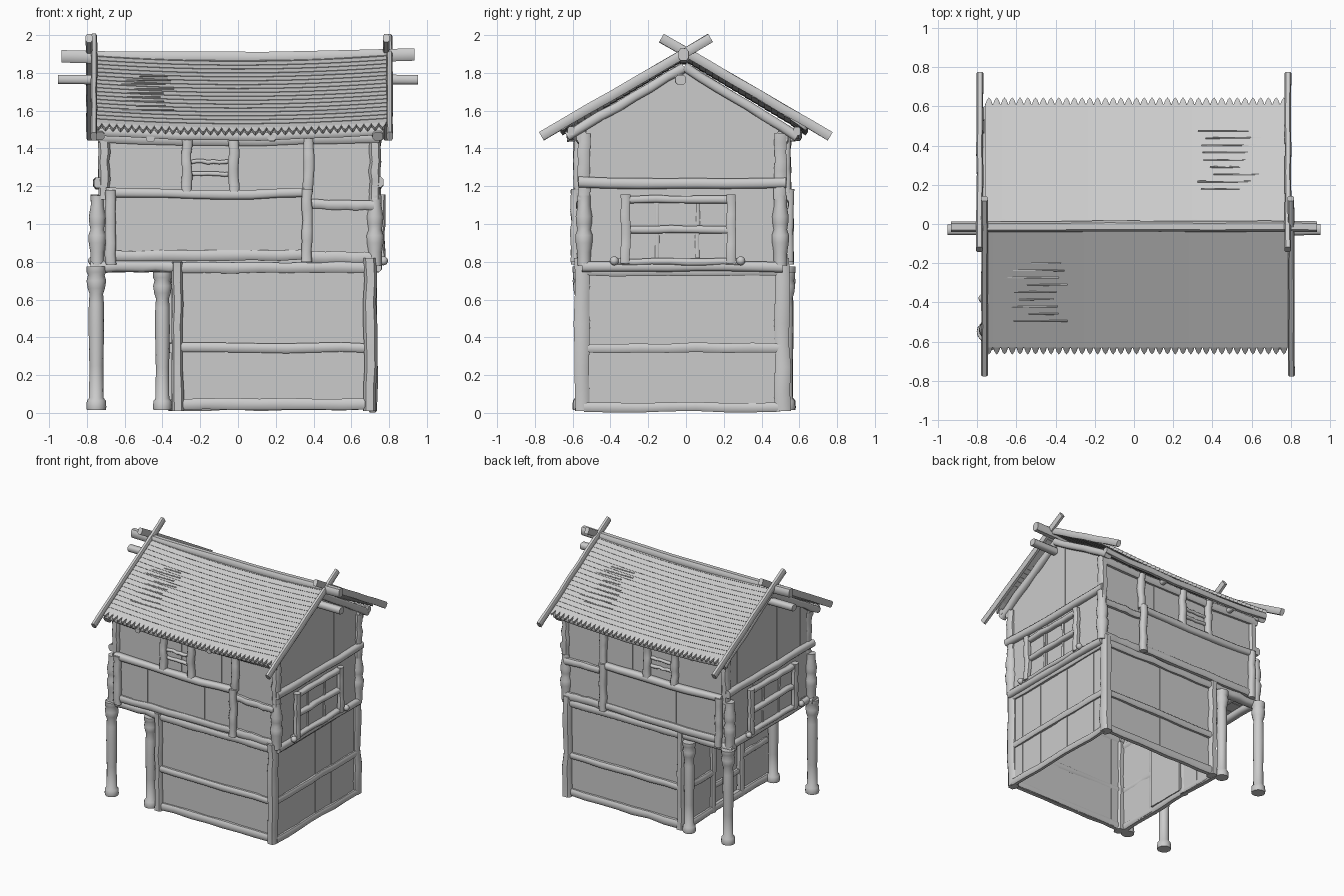
import bpy, bmesh, math, random
from mathutils import Vector, noise

if "Cube" in bpy.data.objects:
    bpy.data.objects.remove(bpy.data.objects["Cube"])

random.seed(4)
CY = -0.02                                   # centre line of the body in y


def make(name, bm):
    bmesh.ops.recalc_face_normals(bm, faces=bm.faces)
    me = bpy.data.meshes.new(name)
    bm.to_mesh(me)
    bm.free()
    ob = bpy.data.objects.new(name, me)
    bpy.context.collection.objects.link(ob)
    return ob


def skin(bm, rings):
    vs = [[bm.verts.new(p) for p in r] for r in rings]
    n = len(vs[0])
    for a, b in zip(vs, vs[1:]):
        for i in range(n):
            bm.faces.new((a[i], a[(i + 1) % n], b[(i + 1) % n], b[i]))
    bm.faces.new(vs[0][::-1])
    bm.faces.new(vs[-1])


def beam(name, p, q, w, d, sag=0.0, rough=0.004, segs=7):
    """Worn timber with chamfered section; upright: w=x, d=y, otherwise d is the height."""
    p, q = Vector(p), Vector(q)
    ax = (q - p).normalized()
    if abs(ax.z) > 0.95:
        u, v = Vector((1, 0, 0)), Vector((0, 1, 0))
    else:
        u = ax.cross(Vector((0, 0, 1))).normalized()
        v = u.cross(ax)
    sec = [(1, .5), (.6, 1), (-.6, 1), (-1, .5), (-1, -.5), (-.6, -1), (.6, -1), (1, -.5)]
    rings = []
    for k in range(segs + 1):
        t = k / segs
        c = p.lerp(q, t) - Vector((0, 0, sag * (1 - (2 * t - 1) ** 2)))
        f = 1 + random.uniform(-rough, rough) * 18
        c += u * random.uniform(-rough, rough) + v * random.uniform(-rough, rough)
        rings.append([c + u * a * w / 2 * f + v * b * d / 2 * f for a, b in sec])
    bm = bmesh.new()
    skin(bm, rings)
    return make(name, bm)


def turned(name, x, y, prof, n=14):
    bm = bmesh.new()
    skin(bm, [[(x + r * math.cos(2 * math.pi * i / n), y + r * math.sin(2 * math.pi * i / n), z)
               for i in range(n)] for r, z in prof])
    return make(name, bm)


def planks(name, along, a0, a1, z0, top, depth, thick=0.02, width=0.11):
    """Row of upright boards; top is a height or a function of position."""
    f = top if callable(top) else (lambda a: top)
    n = max(2, round((a1 - a0) / width))
    n += n % 2
    bm = bmesh.new()
    for i in range(n):
        s, e = a0 + (a1 - a0) * i / n, a0 + (a1 - a0) * (i + 1) / n
        c = depth + random.uniform(-.003, .003)
        rings = []
        for dd in (c - thick / 2, c + thick / 2):
            r = [(s, z0), (e, z0), (e, f(e)), (s, f(s))]
            rings.append([(a, dd, z) if along == 'x' else (dd, a, z) for a, z in r])
        skin(bm, rings)
    return make(name, bm)


# turned profiles: full-height porch pillar and short corner post
PILLAR = [(.050, .015), (.053, .03), (.050, .065), (.038, .08), (.037, .25), (.041, .45),
          (.040, .58), (.036, .63), (.046, .66), (.052, .70), (.044, .73), (.052, .745), (.052, .775)]
CORNER = [(.036, .78), (.037, .85), (.045, .90), (.047, .94), (.036, .97), (.042, 1.0),
          (.045, 1.04), (.034, 1.10), (.035, 1.15)]

# front and back, mirrored about the ridge line
for s, side in ((-1, 'front'), (1, 'back')):
    y = CY + s * .52
    # lower storey
    planks(side + '_lower_boards', 'x', -.33, .69, .02, .78, y)
    for z, h in ((.045, .06), (.345, .05), (.77, .055)):
        beam(side + '_lower_rail', (-.32, y + s * .012, z), (.69, y + s * .012, z), .05, h)
    beam(side + '_lower_post', (-.32, y + s * .01, .01), (-.32, y + s * .01, .8), .06, .07)
    beam(side + '_lower_corner_post', (.70, y + s * .01, .01), (.70, y + s * .01, .82), .07, .08)
    turned(side + '_porch_pillar', -.75, y + s * .02 + .01, PILLAR)
    turned(side + '_inner_pillar', -.40, y + s * .02 + .01, [(r * .95, .015 + (z - .015) * .96) for r, z in PILLAR])
    beam(side + '_porch_lintel', (-.78, y, .775), (-.30, y, .775), .07, .06)
    # upper storey boards
    planks(side + '_upper_boards', 'x', -.72, .72, .78, 1.49, y, width=.12)
    planks(side + '_apron_boards', 'x', -.67, .36, .82, 1.16, y + s * .022, width=.13)
    beam(side + '_apron_bottom_rail', (-.68, y + s * .025, .835), (.37, y + s * .025, .84), .05, .055, .006)
    beam(side + '_apron_top_rail', (-.70, y + s * .03, 1.17), (.38, y + s * .03, 1.165), .055, .05, .01)
    beam(side + '_short_rail', (.38, y + s * .015, 1.105), (.72, y + s * .015, 1.10), .05, .05)
    beam(side + '_floor_rail', (.36, y + s * .01, .825), (.72, y + s * .01, .82), .05, .06)
    beam(side + '_wall_plate', (-.74, y + s * .01, 1.46), (.75, y + s * .01, 1.46), .06, .06, .015)
    for x, z0, z1 in ((-.675, .785, 1.18), (.365, .80, 1.185)):
        beam(side + '_apron_post', (x, y + s * .045, z0), (x, y + s * .045, z1), .055, .05)
    for x in (-.27, -.022, .372):
        beam(side + '_upper_post', (x, y + s * .03, 1.165), (x, y + s * .03, 1.46), .055, .05)
    for z in (1.265, 1.33):
        beam(side + '_window_bar', (-.25, y + s * .015, z), (-.04, y + s * .015, z), .03, .022)
    # corner posts
    for x0, x1 in ((-.745, -.71), (.725, .725)):
        turned(side + '_turned_corner_post', x0, y, CORNER)
        beam(side + '_upper_corner_post', (x1, y, 1.13), (x1, y, 1.48), .06, .065)
    # eave purlin and tie beam stubs
    beam(side + '_eave_purlin', (-.76, CY + s * .60 + .01, 1.49), (.77, CY + s * .60 + .01, 1.49), .04, .045, .025)
    for x in (-.46, .18):
        beam(side + '_tie_beam_end', (x, y, 1.455), (x, CY + s * .61, 1.455), .04, .035, segs=2)

# right and left gable ends
gable = lambda a: 1.83 - .6 * abs(a + .01)
for s, side in ((1, 'right'), (-1, 'left')):
    x = s * .72
    planks(side + '_gable_boards', 'y', CY - .51, CY + .51, 1.2, gable, x)
    planks(side + '_middle_boards', 'y', CY - .51, CY + .51, .78, 1.22, x)
    beam(side + '_gable_tie', (x + s * .015, CY - .55, 1.22), (x + s * .015, CY + .55, 1.22), .06, .055, .004)
    beam(side + '_floor_beam', (x + s * .01, CY - .53, .775), (x + s * .01, CY + .53, .775), .06, .055)
    for t in (-1, 1):
        # gable edge rafter, window posts and sill pegs
        beam(side + '_gable_rafter', (x + s * .02, CY + t * .61, 1.465), (x + s * .02, -.01, 1.83), .06, .05)
        wy = -.04 + t * .28
        beam(side + '_window_post', (x + s * .035, wy, .79), (x + s * .035, wy, 1.155), .045, .05)
        bpy.ops.mesh.primitive_uv_sphere_add(segments=12, ring_count=8, radius=.024,
                                             location=(x + s * .05, -.045 + t * .335, .805))
        bpy.context.object.name = side + '_sill_peg'
    for z, w in ((1.13, .04), (.97, .04), (.80, .035)):
        ext = .33 if z < .9 else .27
        beam(side + '_window_rail', (x + s * .025, -.04 - ext, z), (x + s * .025, -.04 + ext, z), .045, w)
    for wy in (-.15, .06):
        beam(side + '_window_mullion', (x + s * .012, wy, .82), (x + s * .012, wy, 1.12), .02, .02, segs=3)
    # crossed bargeboards
    for t in (-1, 1):
        bx = (.802 if t < 0 else .785) if s > 0 else (-.762 if t < 0 else -.787)
        beam(side + '_bargeboard', (bx, t * .765 - .001, 1.465), (bx, -t * .13, 1.985), .034, .05, rough=.002)

# right lower wall
planks('right_lower_boards', 'y', CY - .51, CY + .51, .02, .78, .70)
for z in (.03, .345, .75):
    beam('right_lower_rail', (.712, CY - .52, z), (.712, CY + .52, z), .04, .05)

# left lower wall with the door under the porch
planks('left_wall_boards_a', 'y', CY - .51, -.20, .02, .78, -.34)
planks('left_wall_boards_b', 'y', .16, CY + .51, .02, .78, -.34)
planks('door', 'y', -.18, .14, .05, .70, -.325, width=.08)
for y in (-.20, .16):
    beam('door_post', (-.35, y, .02), (-.35, y, .78), .05, .05)
for z in (.22, .55):
    beam('door_batten', (-.345, -.18, z), (-.345, .14, z), .03, .04)
for z in (.04, .72):
    beam('left_lower_rail', (-.35, CY - .52, z), (-.35, CY + .52, z), .05, .055)
for a, b in ((CY - .51, -.2), (.16, CY + .51)):
    beam('left_middle_rail', (-.35, a, .345), (-.35, b, .345), .045, .05)

# upper floor boards with joists
bm = bmesh.new()
for i in range(10):
    y0, y1 = CY - .52 + .104 * i, CY - .52 + .104 * (i + 1) - .002
    z = .79 + random.uniform(-.003, .003)
    skin(bm, [[(x, y0, z), (x, y1, z), (x, y1, z + .025), (x, y0, z + .025)] for x in (-.73, .72)])
make('upper_floor', bm)
for x in (-.55, .0, .36):
    beam('floor_joist', (x, CY - .5, .77), (x, CY + .5, .77), .045, .04)

# sagging thatched roof with a toothed eave
X0, X1, TEETH, ROWS = -.76, .785, 39, 18
sag = lambda x: .028 * (1 - (x / .78) ** 2)
for s, side in ((-1, 'front'), (1, 'back')):
    bm = bmesh.new()
    grid = []
    for j in range(2 * ROWS + 1):
        row = []
        for i in range(TEETH * 4 + 1):
            x = X0 + (X1 - X0) * i / (TEETH * 4)
            d = .62 * ((j + 1) // 2) / ROWS - (.002 if j % 2 == 0 and j else 0)
            z = 1.912 - .6 * d - (.004 if j % 2 == 0 else 0) - sag(x)
            if j == 2 * ROWS:
                ext = (0, .026, .038, .026)[i % 4]
                d, z = d + ext, z - ext * .6
            row.append(bm.verts.new((x, -.01 + s * d, z)))
        grid.append(row)
    for a, b in zip(grid, grid[1:]):
        for i in range(len(a) - 1):
            bm.faces.new((a[i], a[i + 1], b[i + 1], b[i]))
    roof = make(side + '_roof_slope', bm)
    for f in roof.data.polygons:
        if f.normal.z < 0:
            roof.data.flip_normals()
        break
    m = roof.modifiers.new('thickness', 'SOLIDIFY')
    m.thickness, m.offset = .022, -1
    # loose reeds lifting out of the thatch
    for k in range(9):
        d = .19 + .037 * k
        xa = s * .48 + random.uniform(-.05, .05)
        L = random.uniform(.07, .15)
        z = 1.914 - .6 * d - sag(xa)
        beam(side + '_loose_reed', (xa - L, -.01 + s * d, z), (xa + L, -.01 + s * d, z),
             .008, .006, rough=.001, segs=2)

# ridge pole on top and ridge purlin below
beam('ridge_pole', (-.935, -.012, 1.888), (.935, -.012, 1.897), .055, .066, .014, .002)
beam('ridge_purlin', (-.953, -.03, 1.765), (.953, -.03, 1.765), .055, .05, 0, .002)

# soft shading on timber, crisp on the thatch
bpy.ops.object.select_all(action='DESELECT')
for ob in bpy.context.scene.objects:
    if ob.type == 'MESH' and 'roof' not in ob.name:
        ob.select_set(True)
        bpy.context.view_layer.objects.active = ob
bpy.ops.object.shade_smooth_by_angle(angle=math.radians(50))
